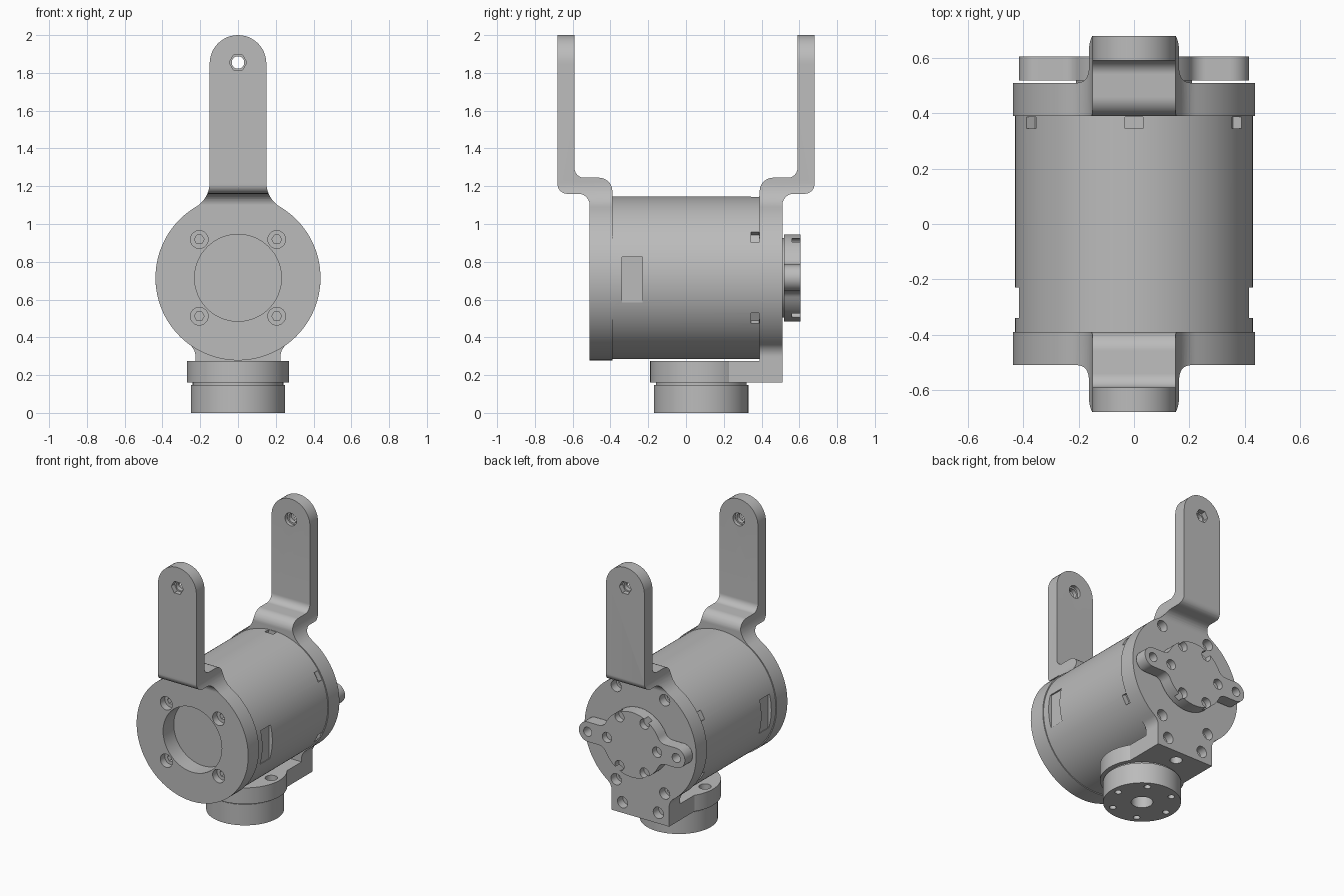
import bpy, bmesh
from math import sin, cos, pi, atan2, sqrt, radians, tan
from mathutils import Vector

cube = bpy.data.objects.get("Cube")
if cube:
    bpy.data.objects.remove(cube, do_unlink=True)

grey = bpy.data.materials.new("plain grey")
grey.use_nodes = True
grey.diffuse_color = (0.5, 0.5, 0.5, 1)
grey.node_tree.nodes["Principled BSDF"].inputs["Base Color"].default_value = (0.5, 0.5, 0.5, 1)

CZ = 0.715      # height of the motor axis
R = 0.437       # radius of the end plates
BASE_Y = 0.08   # centre of the base flange


def ring(a, b, r, n=32, turn=0.0):
    return [(a + r * cos(turn + 2 * pi * i / n), b + r * sin(turn + 2 * pi * i / n)) for i in range(n)]


def box(a0, a1, b0, b1):
    return [(a0, b0), (a1, b0), (a1, b1), (a0, b1)]


def prism(name, pts, axis, lo, hi):
    """Extrude a flat outline along x, y or z."""
    place = {"x": lambda a, b: (lo, a, b), "y": lambda a, b: (a, lo, b), "z": lambda a, b: (a, b, lo)}[axis]
    bm = bmesh.new()
    face = bm.faces.new([bm.verts.new(place(a, b)) for a, b in pts])
    out = bmesh.ops.extrude_face_region(bm, geom=[face])
    step = Vector([(hi - lo) * (axis == k) for k in "xyz"])
    bmesh.ops.translate(bm, vec=step, verts=[v for v in out["geom"] if isinstance(v, bmesh.types.BMVert)])
    bmesh.ops.recalc_face_normals(bm, faces=bm.faces)
    mesh = bpy.data.meshes.new(name)
    bm.to_mesh(mesh)
    bm.free()
    mesh.materials.append(grey)
    ob = bpy.data.objects.new(name, mesh)
    bpy.context.collection.objects.link(ob)
    return ob


def activate(ob):
    bpy.ops.object.select_all(action="DESELECT")
    ob.select_set(True)
    bpy.context.view_layer.objects.active = ob


def combine(ob, other, mode="DIFFERENCE"):
    other.hide_render = True
    mod = ob.modifiers.new(mode.lower(), "BOOLEAN")
    mod.operation, mod.solver, mod.object = mode, "EXACT", other
    activate(ob)
    bpy.ops.object.modifier_apply(modifier=mod.name)
    bpy.data.objects.remove(other, do_unlink=True)


def drill(ob, a, b, r, axis, lo, hi, n=24, turn=0.0):
    combine(ob, prism("cutter", ring(a, b, r, n, turn), axis, lo, hi))


def rounded(corners, n=8):
    """Polygon whose corners (a, b, radius) are rounded."""
    pts = []
    for i, (a, b, r) in enumerate(corners):
        p = Vector((a, b))
        if not r:
            pts.append((a, b))
            continue
        u = (Vector(corners[i - 1][:2]) - p).normalized()
        v = (Vector(corners[(i + 1) % len(corners)][:2]) - p).normalized()
        half = u.angle(v) / 2
        c = p + (u + v).normalized() * r / sin(half)
        s, e = p + u * r / tan(half) - c, p + v * r / tan(half) - c
        pts += [tuple(c + (s * (1 - k / n) + e * k / n).normalized() * r) for k in range(n + 1)]
    return pts


def disc_with_lobes(radius, lobes, n=96):
    """Disc outline with filleted arms: (direction, half width, fillet, reach, round end)."""
    pts = []
    for i, (d, half, f, reach, round_end) in enumerate(lobes):
        u0 = sqrt((radius + f) ** 2 - (half + f) ** 2)
        start = atan2(half + f, -u0)
        side = [(u0 + f * cos(t), -half - f + f * sin(t))
                for t in (start + (pi / 2 - start) * k / 10 for k in range(11))]
        if round_end:
            cap = [(reach - half + half * cos(t), half * sin(t)) for t in (-pi / 2 + pi * k / 24 for k in range(25))]
        else:
            cap = [(reach, -half), (reach, half)]
        local = side + cap + [(u, -v) for u, v in reversed(side)]
        pts += [(u * cos(d) - v * sin(d), CZ + u * sin(d) + v * cos(d)) for u, v in local]
        # plain arc up to the next lobe
        nd, nh, nf = lobes[(i + 1) % len(lobes)][:3]
        a0 = d + atan2(half + f, u0)
        a1 = nd - atan2(nh + nf, sqrt((radius + nf) ** 2 - (nh + nf) ** 2))
        while a1 <= a0:
            a1 += 2 * pi
        steps = max(2, int((a1 - a0) / (2 * pi) * n))
        pts += [(radius * cos(t), CZ + radius * sin(t))
                for t in (a0 + (a1 - a0) * k / steps for k in range(1, steps))]
    return pts


def bracket(name, s, lobes):
    """End plate with a stepped arm: outline crossed with a side profile."""
    ob = prism(name, disc_with_lobes(R, lobes), "y", s * 0.3, s * 0.8)
    side = rounded([(0.39, 0.05, 0), (0.51, 0.05, 0), (0.51, 1.16, 0.06), (0.68, 1.16, 0.05),
                    (0.68, 2.1, 0), (0.59, 2.1, 0), (0.59, 1.245, 0.05), (0.39, 1.245, 0.07)])
    combine(ob, prism("profile", [(s * y, z) for y, z in side], "x", -0.6, 0.6), "INTERSECT")
    # arm hole: hex pocket outside, round seat inside
    drill(ob, 0, 1.855, 0.033, "y", s * 0.5, s * 0.8)
    drill(ob, 0, 1.855, 0.047, "y", s * 0.645, s * 0.8, 6)
    drill(ob, 0, 1.855, 0.045, "y", s * 0.5, s * 0.615)
    return ob


parts = []
arm = (pi / 2, 0.15, 0.15, 2 - CZ, True)

# Front plate with arm, window and screw seats
front = bracket("front_bracket", -1, [arm])
drill(front, 0, CZ, 0.23, "y", -0.6, -0.3, 64)
for sx in (-1, 1):
    for sz in (-1, 1):
        x, z = sx * 0.205, CZ + sz * 0.203
        drill(front, x, z, 0.047, "y", -0.6, -0.46)
        drill(front, x, z, 0.026, "y", -0.47, -0.42, 6)
parts.append(front)

# Rear plate with arm and foot block
rear = bracket("rear_bracket", 1, [arm, (-pi / 2, 0.225, 0.08, CZ - 0.16, False)])
for sx in (-1, 1):
    for x, z in ((0.19, 1.045), (0.19, 0.385), (0.14, 0.235)):
        drill(rear, sx * x, z, 0.04, "y", 0.45, 0.6)
        drill(rear, sx * x, z, 0.022, "y", 0.41, 0.46)

# Base flange joined to the foot block
flange = prism("flange", ring(0, BASE_Y, 0.27, 80), "z", 0.16, 0.275)
combine(flange, prism("web", box(-0.225, 0.225, BASE_Y, 0.45), "z", 0.16, 0.275), "UNION")
combine(rear, flange, "UNION")
for sx in (-1, 1):
    drill(rear, sx * 0.205, BASE_Y, 0.04, "z", 0.21, 0.3)
drill(rear, 0, 0.42, 0.04, "z", 0.1, 0.24)
parts.append(rear)

# Motor housing with rear slots and side windows
body = prism("motor_housing", ring(0, CZ, 0.43, 128), "y", -0.39, 0.39)
for k in range(6):
    t = pi / 6 + k * pi / 3
    slot = [(u * cos(t) - v * sin(t), CZ + u * sin(t) + v * cos(t)) for u, v in box(0.395, 0.5, -0.033, 0.033)]
    combine(body, prism("cutter", slot, "y", 0.345, 0.386))
for sx in (-1, 1):
    combine(body, prism("cutter", box(-0.34, -0.23, 0.585, 0.825), "x", sx * 0.405, sx * 0.5))
parts.append(body)

# Output horn with two ears
horn = prism("output_horn", disc_with_lobes(0.23, [(0, 0.07, 0.06, 0.415, True), (pi, 0.07, 0.06, 0.415, True)]),
             "y", 0.518, 0.605)
for k in range(6):
    x, z = 0.2 * cos(k * pi / 3), CZ + 0.2 * sin(k * pi / 3)
    drill(horn, x * 0.98, z, 0.036, "y", 0.56, 0.7)
for sx in (-1, 1):
    drill(horn, sx * 0.347, CZ, 0.032, "y", 0.4, 0.7)
parts.append(horn)
parts.append(prism("horn_hub", ring(0, CZ, 0.21, 64), "y", 0.5, 0.53))

# Base cylinder with bolt circle
foot = prism("base_cylinder", ring(0, BASE_Y, 0.25, 80), "z", 0, 0.148)
drill(foot, 0, BASE_Y, 0.07, "z", -0.1, 0.1, 32)
for k in range(6):
    drill(foot, 0.2 * cos(k * pi / 3), BASE_Y + 0.2 * sin(k * pi / 3), 0.022, "z", -0.1, 0.08, 16)
parts.append(foot)
parts.append(prism("base_neck", ring(0, BASE_Y, 0.24, 80), "z", 0.14, 0.165))

for ob in parts:
    activate(ob)
    bpy.ops.object.shade_smooth_by_angle(angle=radians(30))
